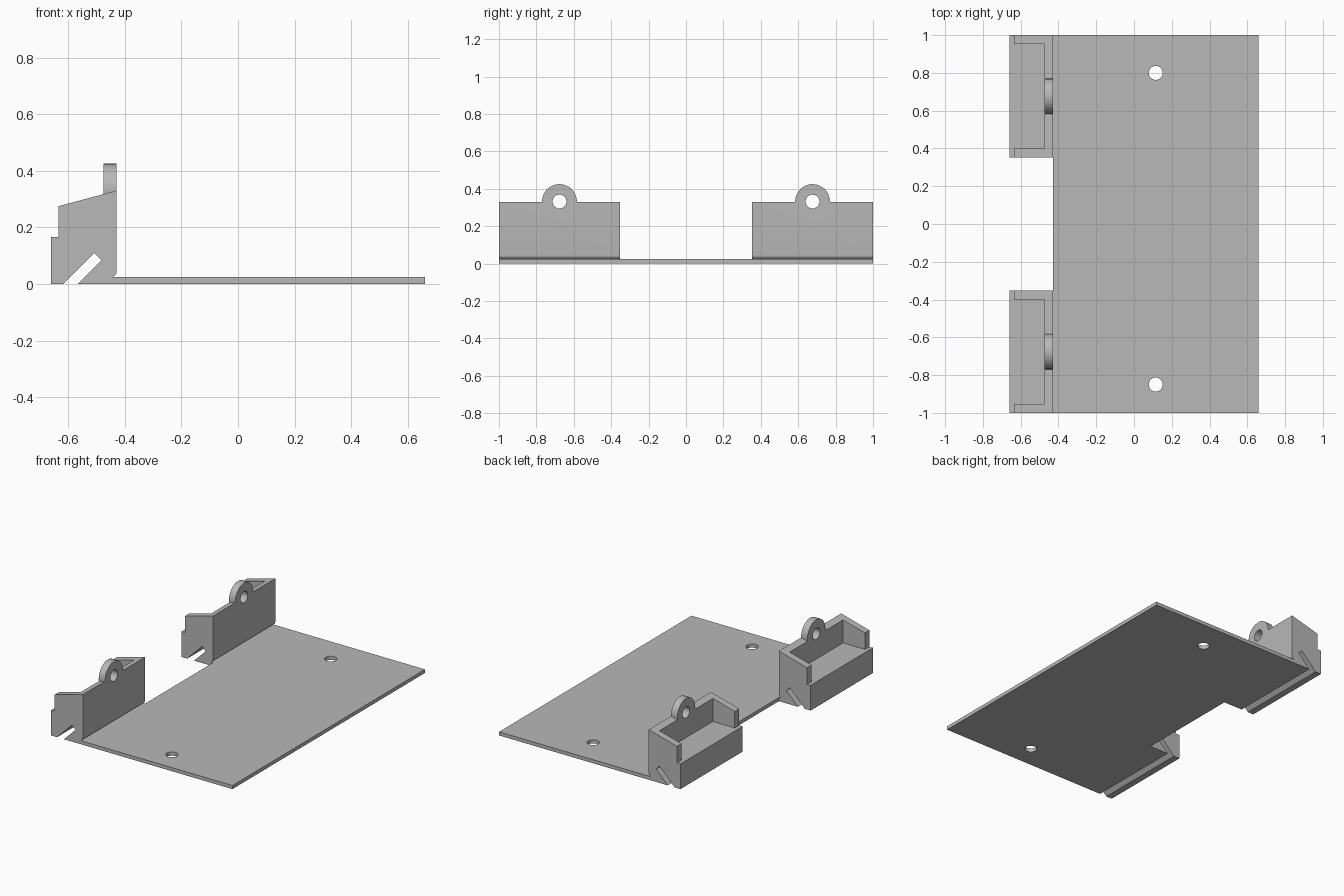
import bpy
import bmesh
import math
from mathutils import Vector

if "Cube" in bpy.data.objects:
    bpy.data.objects.remove(bpy.data.objects["Cube"], do_unlink=True)

grey = bpy.data.materials.new("plain grey")
grey.use_nodes = True
COLOUR = (0.48, 0.48, 0.48, 1)
grey.diffuse_color = COLOUR
grey.node_tree.nodes["Principled BSDF"].inputs["Base Color"].default_value = COLOUR

# Shared dimensions
BACK, STEP, POCKET, WALL, EDGE = -0.66, -0.634, -0.475, -0.429, 0.66
THICK, LEDGE, INNER, OUTER = 0.024, 0.166, 0.353, 1.0
RIM = 0.046
EAR_Z, EAR_R, HOLE_R = 0.332, 0.093, 0.037


def extrude(name, profile, y0, y1):
    """Extrude an x-z outline from y0 to y1."""
    bm = bmesh.new()
    face = bm.faces.new([bm.verts.new((x, y0, z)) for x, z in profile])
    moved = bmesh.ops.extrude_face_region(bm, geom=[face])["geom"]
    verts = [v for v in moved if isinstance(v, bmesh.types.BMVert)]
    bmesh.ops.translate(bm, vec=Vector((0, y1 - y0, 0)), verts=verts)
    bmesh.ops.recalc_face_normals(bm, faces=bm.faces[:])
    mesh = bpy.data.meshes.new(name)
    bm.to_mesh(mesh)
    bm.free()
    mesh.materials.append(grey)
    obj = bpy.data.objects.new(name, mesh)
    bpy.context.collection.objects.link(obj)
    return obj


def box(name, x0, x1, y0, y1, z0, z1):
    return extrude(name, [(x0, z0), (x1, z0), (x1, z1), (x0, z1)], y0, y1)


def cylinder(name, radius, depth, location, rotation=(0, 0, 0)):
    bpy.ops.mesh.primitive_cylinder_add(vertices=48, radius=radius, depth=depth,
                                        location=location, rotation=rotation)
    obj = bpy.context.object
    obj.name = name
    obj.data.materials.append(grey)
    return obj


def select(obj):
    bpy.ops.object.select_all(action="DESELECT")
    obj.select_set(True)
    bpy.context.view_layer.objects.active = obj


def combine(obj, tool, operation):
    """Apply a boolean and discard the tool."""
    mod = obj.modifiers.new(operation.lower(), "BOOLEAN")
    mod.operation = operation
    mod.solver = "EXACT"
    mod.object = tool
    select(obj)
    bpy.ops.object.modifier_apply(modifier=mod.name)
    bpy.data.objects.remove(tool, do_unlink=True)


def finish(obj):
    select(obj)
    bpy.ops.object.shade_smooth_by_angle(angle=math.radians(30))


# Base plate with two screw holes
plate = box("base_plate", WALL, EDGE, -OUTER, OUTER, 0, THICK)
for y in (-0.85, 0.80):
    combine(plate, cylinder("hole_cutter", HOLE_R, 0.2, (0.115, y, 0)), "DIFFERENCE")
finish(plate)

# Bracket outline: slanted slot below, rounded undercut beside the plate
R = 0.022
arc = []
for i in range(9):
    a = math.radians(-90 + 90 * i / 8)
    arc.append((WALL - R + R * math.cos(a), THICK + R + R * math.sin(a)))
outline = [(BACK, 0), (-0.617, 0), (-0.508, 0.109), (-0.483, 0.084), (-0.567, 0),
           (WALL, 0), (WALL, THICK)] + arc + [
           (WALL, 0.33), (STEP, 0.275), (STEP, LEDGE), (BACK, LEDGE)]

# Two mirrored brackets, each with an open pocket and a pierced ear
for name, side in (("front_bracket", -1), ("back_bracket", 1)):
    y0, y1 = sorted((side * INNER, side * OUTER))
    bracket = extrude(name, outline, y0, y1)
    pocket = box("pocket_cutter", BACK - 0.1, POCKET, y0 + RIM, y1 - RIM, LEDGE, 0.6)
    combine(bracket, pocket, "DIFFERENCE")
    centre = ((POCKET + WALL) / 2, (y0 + y1) / 2, EAR_Z)
    turn = (0, math.pi / 2, 0)
    combine(bracket, cylinder("ear", EAR_R, WALL - POCKET, centre, turn), "UNION")
    combine(bracket, cylinder("ear_hole_cutter", HOLE_R, 0.2, centre, turn), "DIFFERENCE")
    finish(bracket)
